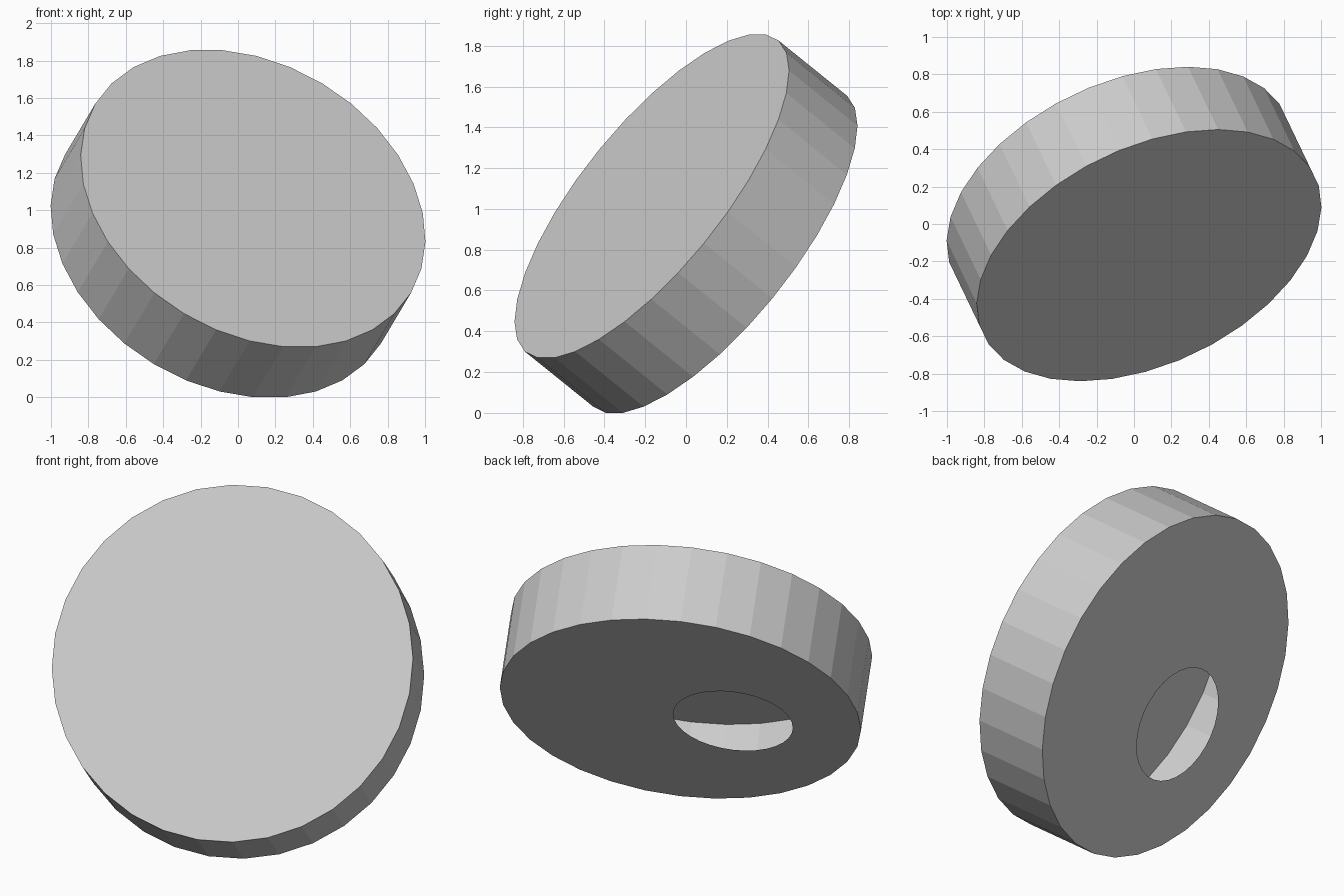
import bpy, bmesh
from math import sin, cos, pi
from mathutils import Vector, Matrix

if "Cube" in bpy.data.objects:
    bpy.data.objects.remove(bpy.data.objects["Cube"])

SIDES = 32
RADIUS, HALF = 0.984, 0.23
HOLE_RADIUS, HOLE_X, HOLE_Y = 0.326, -0.279, -0.094

bm = bmesh.new()


def ring(radius, z, cx=0.0, cy=0.0):
    angles = [(i + 0.5) * 2 * pi / SIDES for i in range(SIDES)]
    return [bm.verts.new((cx + radius * cos(a), cy + radius * sin(a), z)) for a in angles]


def bridge(a, b):
    for i in range(SIDES):
        j = (i + 1) % SIDES
        bm.faces.new((a[i], a[j], b[j], b[i]))


# Hollow drum: hole edge -> back cap -> rim wall -> closed front cap
hole = ring(HOLE_RADIUS, -HALF, HOLE_X, HOLE_Y)
back = ring(RADIUS, -HALF)
front = ring(RADIUS, HALF)
bridge(hole, back)
bridge(back, front)
bm.faces.new(front)
bm.normal_update()
if bm.faces[-1:][0].normal.z < 0:
    bmesh.ops.reverse_faces(bm, faces=bm.faces[:])

# Tilt: local z along the drum axis, local y pointing uphill
n = Vector((0.35, -0.73, 0.588)).normalized()
u = Vector((0, 0, 1)).cross(n).normalized()
v = n.cross(u)
bm.transform(Matrix((u, v, n)).transposed().to_4x4())
low = min(p.co.z for p in bm.verts)
bmesh.ops.translate(bm, verts=bm.verts[:], vec=(0, 0, -low))

mesh = bpy.data.meshes.new("hollow_disc")
# Consistent outward winding
front_face = max(bm.faces, key=lambda f: len(f.verts))
wall = [f for f in bm.faces if f is not front_face]
center = Vector((0, 0, -low))
bm.normal_update()
bad = [f for f in bm.faces if f.normal.dot(f.calc_center_median() - center) < 0]
bmesh.ops.reverse_faces(bm, faces=bad)
bm.to_mesh(mesh)
bm.free()
disc = bpy.data.objects.new("hollow_disc", mesh)
bpy.context.collection.objects.link(disc)
